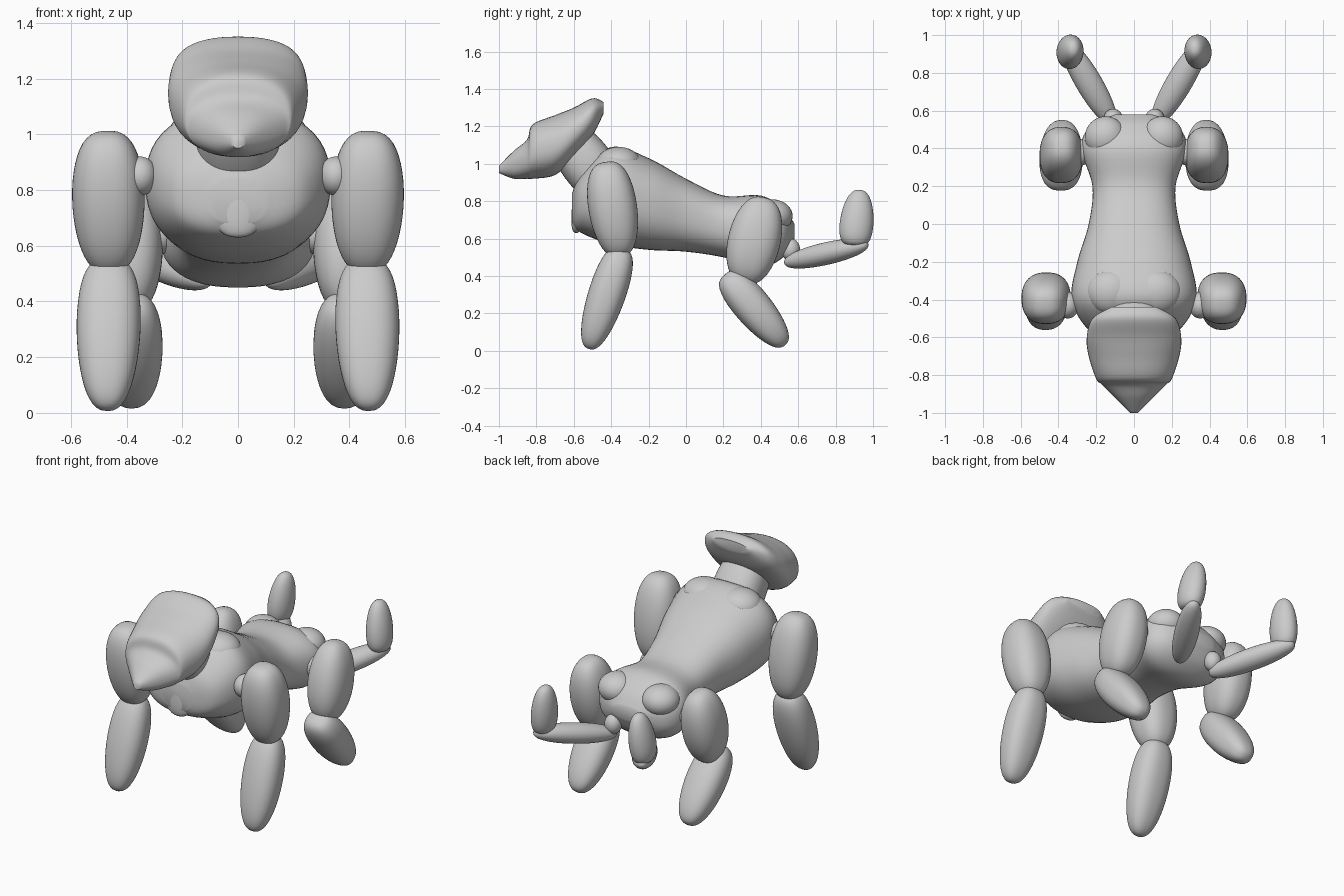
import bpy
import bmesh
import math
from mathutils import Vector

cube = bpy.data.objects.get("Cube")
if cube:
    bpy.data.objects.remove(cube, do_unlink=True)

# One plain clay colour for the whole figure
grey = (.6, .6, .6, 1)
clay = bpy.data.materials.new("clay_grey")
clay.use_nodes = True
clay.diffuse_color = grey
clay.node_tree.nodes["Principled BSDF"].inputs["Base Color"].default_value = grey


def finish(name, bm):
    """Turn a bmesh into a smooth, coloured object."""
    bmesh.ops.recalc_face_normals(bm, faces=bm.faces)
    mesh = bpy.data.meshes.new(name)
    bm.to_mesh(mesh)
    bm.free()
    mesh.materials.append(clay)
    part = bpy.data.objects.new(name, mesh)
    bpy.context.collection.objects.link(part)
    bpy.ops.object.select_all(action="DESELECT")
    part.select_set(True)
    bpy.context.view_layer.objects.active = part
    bpy.ops.object.shade_smooth_by_angle(angle=math.radians(50))


def skin(name, rings, power, sides=48):
    """Join superelliptic rings, each a centre and two half axes, and cap the ends."""
    bm = bmesh.new()
    loops = []
    for centre, across, along in rings:
        loop = []
        for k in range(sides):
            angle = math.tau * k / sides
            c, s = math.cos(angle), math.sin(angle)
            u = math.copysign(abs(c) ** (2 / power), c)
            v = math.copysign(abs(s) ** (2 / power), s)
            loop.append(bm.verts.new(centre + across * u + along * v))
        loops.append(loop)
    for low, high in zip(loops, loops[1:]):
        for k in range(sides):
            n = (k + 1) % sides
            bm.faces.new((low[k], low[n], high[n], high[k]))
    bm.faces.new(loops[0])
    bm.faces.new(loops[-1])
    finish(name, bm)


def spline(points, steps=6):
    """Smooth interpolation through a list of vectors."""
    result = []
    last = len(points) - 1
    for i in range(last):
        before, start = points[max(i - 1, 0)], points[i]
        end, after = points[i + 1], points[min(i + 2, last)]
        leave, arrive = (end - before) / 2, (after - start) / 2
        for step in range(steps):
            t = step / steps
            rise = t * t * (3 - 2 * t)
            result.append(start.lerp(end, rise)
                          + leave * t * (1 - t) ** 2 - arrive * t * t * (1 - t))
    result.append(points[last])
    return result


def hull(name, stations, power):
    """Upright rings along y: position, underside, top, half width."""
    rings = []
    for y, under, top, half in spline([Vector(row) for row in stations]):
        rings.append((Vector((0, y, (under + top) / 2)),
                      Vector((half, 0, 0)),
                      Vector((0, 0, (top - under) / 2))))
    skin(name, rings, power)


def limb(name, start, end, width, depth, skew=1, power=2.4, count=24):
    """Blunt pod between two points; a skew below one is fuller at the start."""
    start, end = Vector(start), Vector(end)
    axis = (end - start).normalized()
    along = axis.cross(Vector((1, 0, 0))).normalized()
    across = along.cross(axis)
    rings = []
    for i in range(count):
        t = (1 - math.cos(math.pi * (i + .5) / count)) / 2
        bulge = (4 * t ** skew * (1 - t ** skew)) ** .4
        rings.append((start.lerp(end, t), across * width * bulge, along * depth * bulge))
    skin(name, rings, power)


def ball(name, centre, radii):
    """Ellipsoid."""
    bm = bmesh.new()
    bmesh.ops.create_uvsphere(bm, u_segments=32, v_segments=20, radius=1)
    bmesh.ops.scale(bm, vec=radii, verts=bm.verts)
    bmesh.ops.translate(bm, vec=centre, verts=bm.verts)
    finish(name, bm)


# Torso, from deep chest over narrow waist to rump
hull("torso", [
    (-.61, .68, .84, .1),
    (-.56, .63, .95, .24),
    (-.4, .57, 1.09, .33),
    (-.2, .54, 1.03, .3),
    (0, .53, .92, .24),
    (.2, .5, .83, .22),
    (.4, .45, .83, .28),
    (.52, .5, .76, .23),
    (.58, .6, .68, .1)], power=2.4)
limb("breastbone", (0, -.53, .94), (0, -.59, .63), width=.13, depth=.05, skew=.6, power=2)

# Neck and shield-shaped head, from snout over brow step to crown
limb("neck", (0, -.69, 1.21), (0, -.36, .78), width=.15, depth=.14)
hull("head", [
    (-1, .95, .99, .02),
    (-.92, .92, 1.07, .1),
    (-.85, .92, 1.13, .17),
    (-.82, .92, 1.21, .2),
    (-.7, .94, 1.26, .24),
    (-.6, 1.03, 1.3, .25),
    (-.5, 1.15, 1.35, .22),
    (-.44, 1.27, 1.33, .12)], power=2.3)

# Paired parts, built for each side
for side, s in (("left", 1), ("right", -1)):
    # Ball joints and soft body masses
    ball(side + "_shoulder_joint", (s * .35, -.43, .85), (.06, .07, .07))
    ball(side + "_shoulder_blade", (s * .12, -.36, 1), (.13, .12, .09))
    ball(side + "_hip_joint", (s * .28, .38, .64), (.06, .07, .07))
    ball(side + "_rump_pad", (s * .15, .46, .72), (.11, .11, .09))
    ball(side + "_tail_joint", (s * .11, .56, .54), (.05, .05, .06))

    # Front leg
    limb(side + "_front_upper_leg", (s * .47, -.43, 1.01), (s * .46, -.35, .5),
         width=.13, depth=.13, skew=.9)
    limb(side + "_front_lower_leg", (s * .46, -.34, .55), (s * .47, -.52, .01),
         width=.115, depth=.1, skew=.8)

    # Hind leg
    limb(side + "_hind_upper_leg", (s * .38, .42, .82), (s * .39, .31, .36),
         width=.115, depth=.14)
    limb(side + "_hind_lower_leg", (s * .39, .21, .41), (s * .38, .53, .03),
         width=.115, depth=.1, skew=.8)

    # Splayed rear limb with an upright tip
    limb(side + "_tail_limb", (s * .11, .53, .47), (s * .37, .97, .57),
         width=.07, depth=.06, power=2)
    limb(side + "_tail_tip", (s * .35, .9, .56), (s * .32, .93, .86),
         width=.07, depth=.09, skew=.7, power=2)
